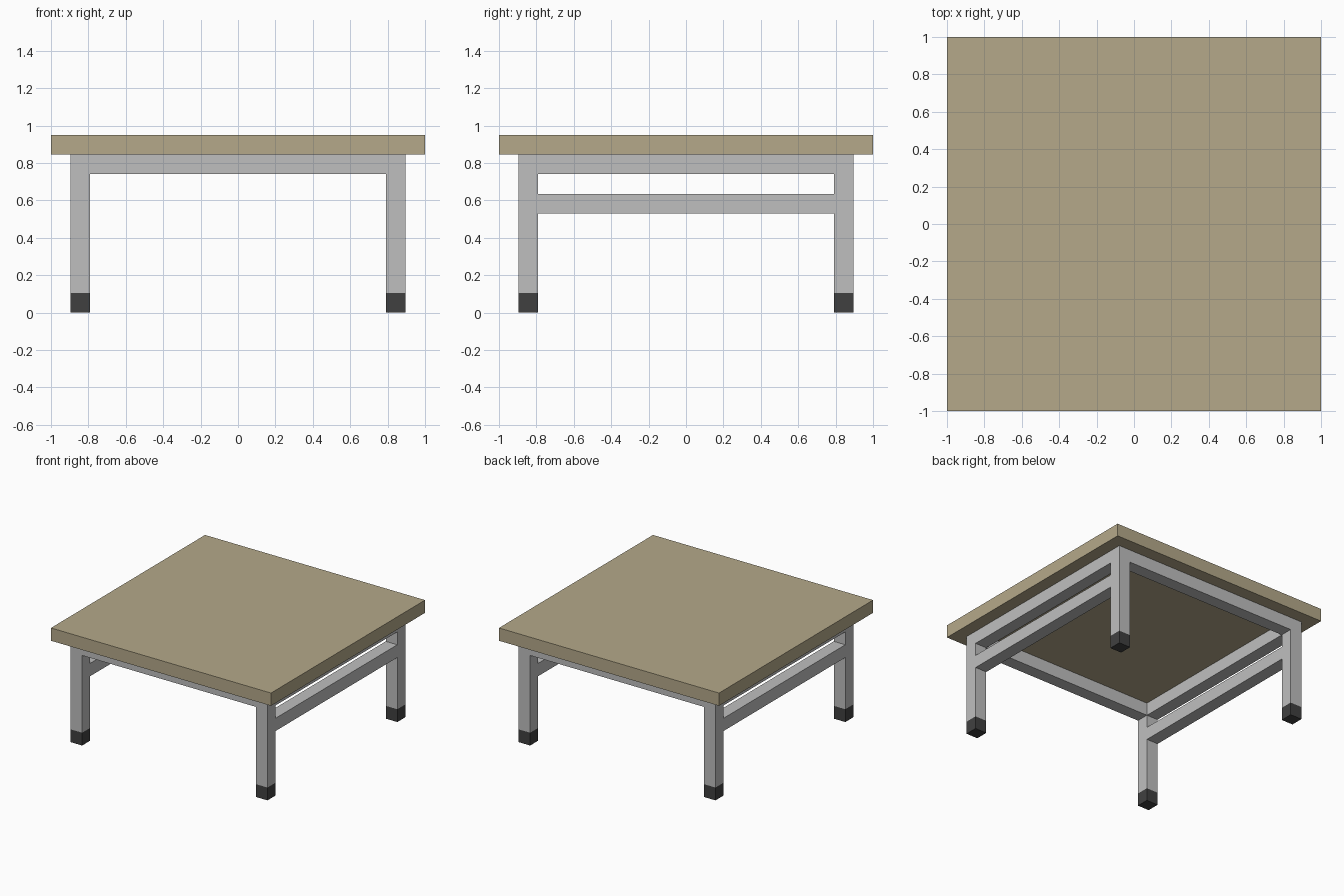
import bpy

cube = bpy.data.objects.get("Cube")
if cube:
    bpy.data.objects.remove(cube, do_unlink=True)


def material(name, rgb):
    mat = bpy.data.materials.new(name)
    mat.use_nodes = True
    color = (*rgb, 1)
    mat.diffuse_color = color
    mat.node_tree.nodes["Principled BSDF"].inputs["Base Color"].default_value = color
    return mat


def box(name, low, high, mat):
    center = [(a + b) / 2 for a, b in zip(low, high)]
    bpy.ops.mesh.primitive_cube_add(size=1, location=center)
    obj = bpy.context.object
    obj.name = name
    obj.scale = [b - a for a, b in zip(low, high)]
    bpy.ops.object.transform_apply(location=False, rotation=False, scale=True)
    obj.data.materials.append(mat)
    return obj


tan = material("tan_top", (0.46, 0.397, 0.254))
grey = material("grey_metal", (0.52, 0.52, 0.52))
dark = material("dark_rubber", (0.051, 0.051, 0.051))

OUTER, INNER = 0.895, 0.79       # faces of the square frame tube
TUBE = OUTER - INNER
FRAME_TOP, TABLE_TOP = 0.845, 0.95
SHELF_RAIL = 0.53                # underside of the lower side rails


def span(sign):
    return sorted((sign * INNER, sign * OUTER))


# Table top
box("table_top", (-1, -1, FRAME_TOP), (1, 1, TABLE_TOP), tan)

# Legs with rubber feet
for sx, side in ((1, "left"), (-1, "right")):
    x0, x1 = span(sx)
    for sy, end in ((-1, "front"), (1, "back")):
        y0, y1 = span(sy)
        box(f"{end}_{side}_leg", (x0, y0, TUBE), (x1, y1, FRAME_TOP), grey)
        box(f"{end}_{side}_foot", (x0, y0, 0), (x1, y1, TUBE), dark)

    # Upper and lower side rails
    for level, z in (("upper", FRAME_TOP - TUBE), ("lower", SHELF_RAIL)):
        box(f"{side}_{level}_rail", (x0, -INNER, z), (x1, INNER, z + TUBE), grey)

# Front and back rails
for sy, end in ((-1, "front"), (1, "back")):
    y0, y1 = span(sy)
    box(f"{end}_rail", (-INNER, y0, FRAME_TOP - TUBE), (INNER, y1, FRAME_TOP), grey)
